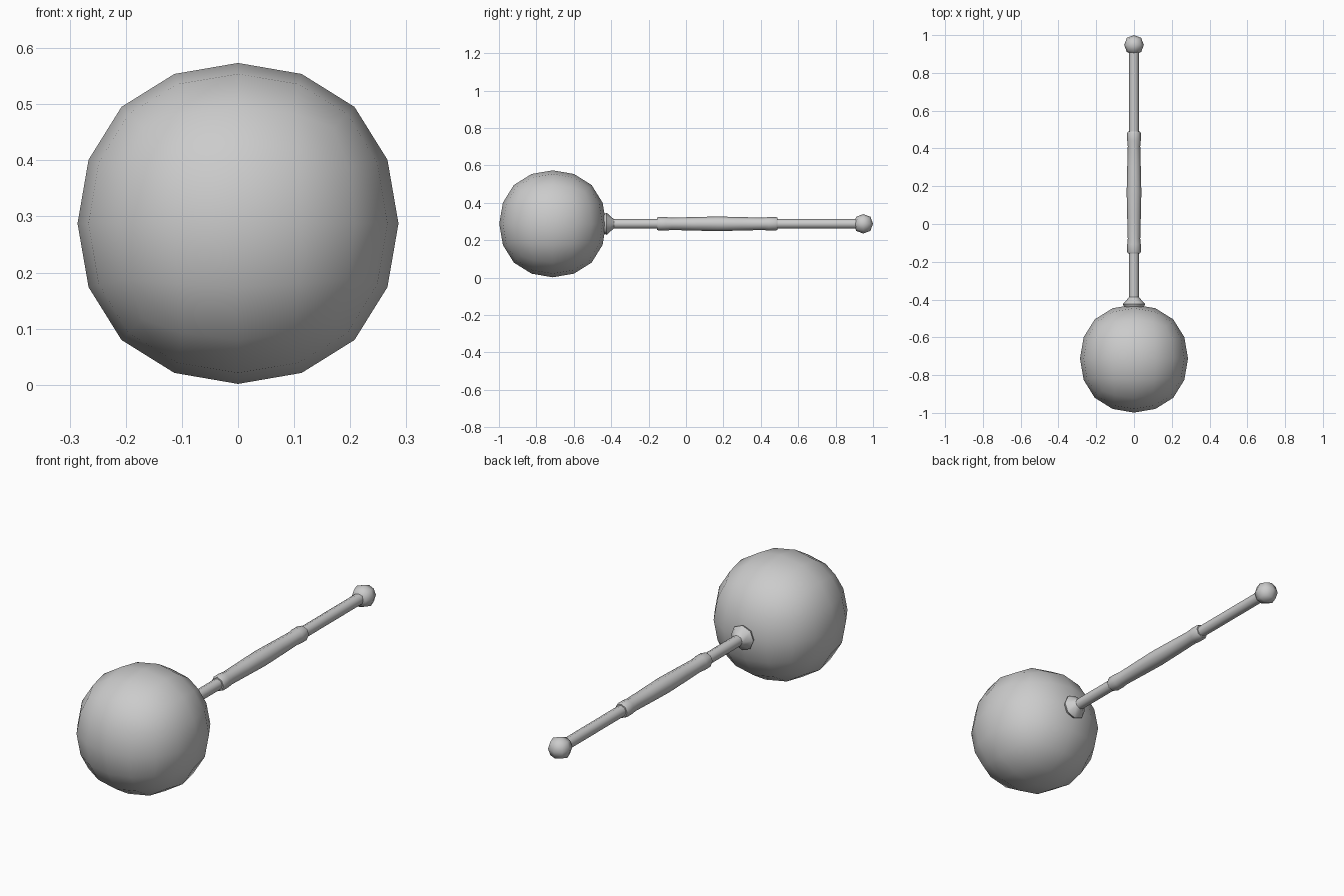
import bpy, bmesh, math

if "Cube" in bpy.data.objects:
    bpy.data.objects.remove(bpy.data.objects["Cube"])

AXIS_Z = 0.2875   # height of the long axis
LIMIT = 0.8395    # axis extent of a subdivided cube relative to its half size


def finish(name, bm):
    bmesh.ops.recalc_face_normals(bm, faces=bm.faces[:])
    for f in bm.faces:
        f.smooth = True
    me = bpy.data.meshes.new(name)
    bm.to_mesh(me)
    bm.free()
    ob = bpy.data.objects.new(name, me)
    bpy.context.collection.objects.link(ob)
    return ob


def cube_ball(name, y, radius, levels):
    """Ball made from a cube with subdivision."""
    bm = bmesh.new()
    bmesh.ops.create_cube(bm, size=2 * radius / LIMIT)
    ob = finish(name, bm)
    ob.location = (0, y, AXIS_Z)
    mod = ob.modifiers.new("Subdivision", 'SUBSURF')
    mod.levels = mod.render_levels = levels
    return ob


def turned(name, profile, sides=8):
    """Closed turned part along y from (y, radius) pairs."""
    bm = bmesh.new()
    rings = []
    for y, r in profile:
        rings.append([bm.verts.new((r * math.cos(2 * math.pi * i / sides), y,
                                    r * math.sin(2 * math.pi * i / sides)))
                      for i in range(sides)])
    for a, b in zip(rings, rings[1:]):
        for i in range(sides):
            j = (i + 1) % sides
            bm.faces.new((a[i], a[j], b[j], b[i]))
    bm.faces.new(rings[0])
    bm.faces.new(rings[-1])
    ob = finish(name, bm)
    ob.location.z = AXIS_Z
    me = ob.data
    me.set_sharp_from_angle(angle=math.radians(50))
    return ob


# Heavy striking head
cube_ball("head", -0.7125, 0.286, 2)

# Collar where the shaft meets the head
turned("collar", [(-0.45, 0.045), (-0.437, 0.053), (-0.424, 0.059),
                  (-0.392, 0.03), (-0.386, 0.026)])

# Shaft
turned("shaft", [(-0.46, 0.026), (0.93, 0.026)])

# Grip with slightly flared ends and a swollen middle
half = [(0.322, 0.032), (0.314, 0.036), (0.275, 0.036),
        (0.245, 0.033), (0.13, 0.036)]
mid = 0.167
turned("grip", [(mid - d, r) for d, r in half] + [(mid, 0.039)]
       + [(mid + d, r) for d, r in reversed(half)])

# Pommel knob
cube_ball("pommel", 0.948, 0.052, 1)
